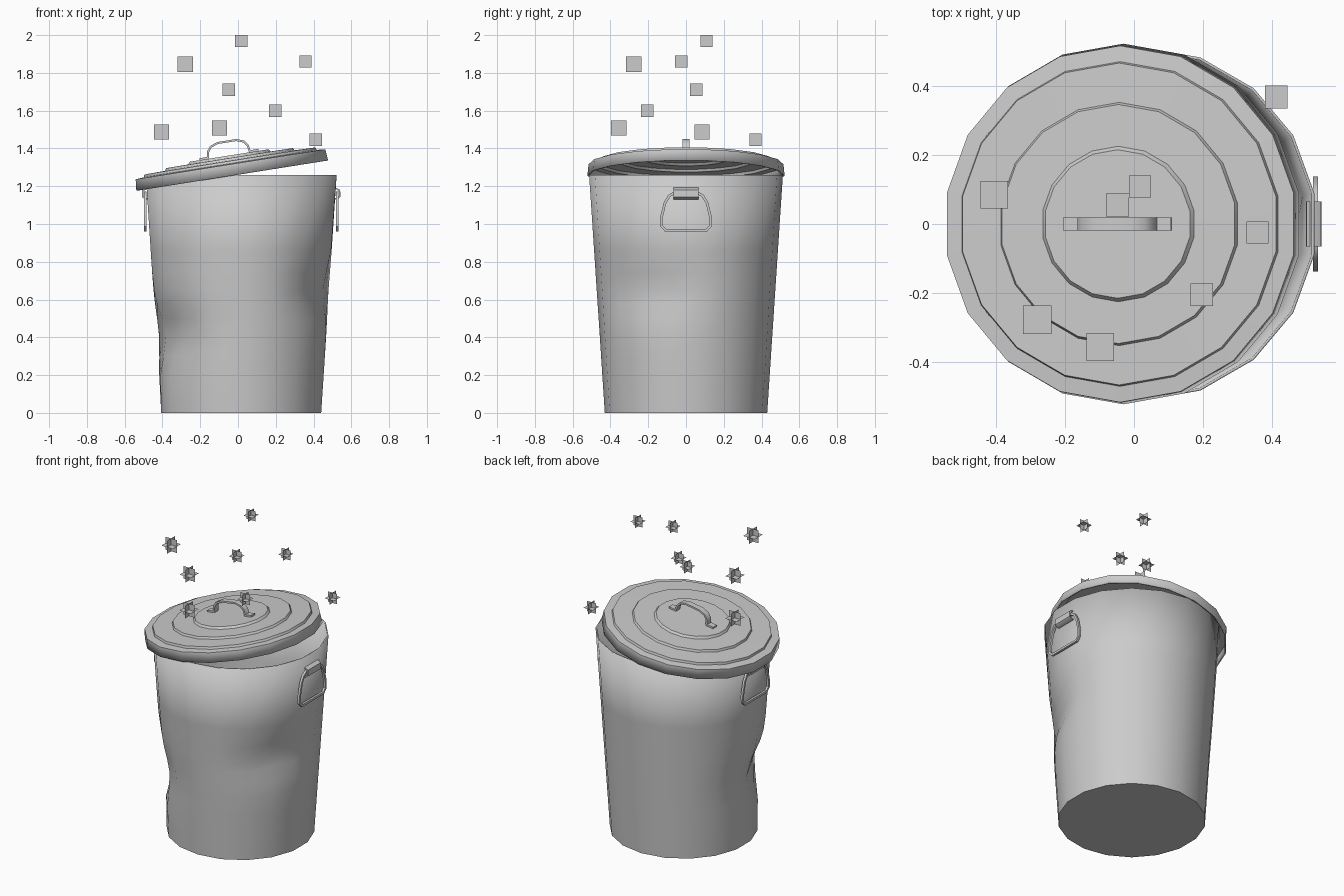
import bpy, bmesh, math
from mathutils import Vector, Matrix

if "Cube" in bpy.data.objects:
    bpy.data.objects.remove(bpy.data.objects["Cube"])

SIDES = 18
CX = 0.017          # can axis


def finish(name, bm, smooth=35):
    bmesh.ops.recalc_face_normals(bm, faces=bm.faces)
    me = bpy.data.meshes.new(name)
    bm.to_mesh(me)
    bm.free()
    ob = bpy.data.objects.new(name, me)
    bpy.context.collection.objects.link(ob)
    if smooth:
        bpy.ops.object.select_all(action='DESELECT')
        ob.select_set(True)
        bpy.context.view_layer.objects.active = ob
        bpy.ops.object.shade_smooth_by_angle(angle=math.radians(smooth))
    return ob


def lathe(name, profile, cap, dent=None):
    """Revolve (radius, z) points; cap is the index of the ring to close."""
    bm = bmesh.new()
    rings = []
    for r, z in profile:
        ring = []
        for k in range(SIDES):
            a = math.radians(90 + 360 * k / SIDES)
            rr = r - (dent(a, z) if dent else 0)
            ring.append(bm.verts.new((rr * math.cos(a), rr * math.sin(a), z)))
        rings.append(ring)
    for lo, hi in zip(rings, rings[1:]):
        for k in range(SIDES):
            n = (k + 1) % SIDES
            bm.faces.new((lo[k], lo[n], hi[n], hi[k]))
    bm.faces.new(rings[cap])
    return finish(name, bm)


def sweep(name, path, across, width, thick, closed=False, smooth=40):
    """Sweep a rectangular section along a flat path; across is the path plane normal."""
    bm = bmesh.new()
    pts = [Vector(p) for p in path]
    across = Vector(across)
    n = len(pts)
    secs = []
    for i, p in enumerate(pts):
        a = pts[i - 1] if (closed or i) else p
        b = pts[(i + 1) % n] if (closed or i < n - 1) else p
        d1, d2 = (p - a), (b - p)
        t = (d1.normalized() + d2.normalized()).normalized()
        ref = d2 if d2.length else d1
        miter = 1 / max(0.5, t.dot(ref.normalized()))
        u = t.cross(across) * thick / 2 * miter
        w = across * width / 2
        secs.append([bm.verts.new(p + s * u + q * w)
                     for s, q in ((1, 1), (1, -1), (-1, -1), (-1, 1))])
    for i in range(n if closed else n - 1):
        a, b = secs[i], secs[(i + 1) % n]
        for k in range(4):
            m = (k + 1) % 4
            bm.faces.new((a[k], a[m], b[m], b[k]))
    if not closed:
        bm.faces.new(secs[0])
        bm.faces.new(secs[-1])
    return finish(name, bm, smooth)


# Can body with two dents
def dent(a, z):
    d = 0
    for ang, zc, depth, sa, sz in ((-155, 0.41, 0.07, 20, 0.11),
                                   (-25, 0.65, 0.055, 15, 0.10)):
        da = (math.degrees(a) - ang + 180) % 360 - 180
        d += depth * math.exp(-(da / sa) ** 2 / 2 - ((z - zc) / sz) ** 2 / 2)
    return d


levels = (0, 0.2, 0.3, 0.41, 0.5, 0.58, 0.65, 0.74, 0.86, 1.26)
body = lathe("can_body", [(0.43 + 0.083 * z / 1.26, z) for z in levels], 0, dent)
body.location.x = CX
wall = body.modifiers.new("wall", 'SOLIDIFY')
wall.thickness, wall.offset = 0.008, -1

# Stepped lid, tilted
tilt = Matrix.Translation((-0.04, 0, 1.316)) @ Matrix.Rotation(-math.radians(9), 4, 'Y')
lid = lathe("lid", [(0.522, -0.06), (0.516, 0), (0.470, 0.004), (0.466, 0.018),
                    (0.352, 0.020), (0.346, 0.033), (0.225, 0.034), (0.215, 0.047)], -1)
lid.matrix_world = tilt
wall = lid.modifiers.new("wall", 'SOLIDIFY')
wall.thickness, wall.offset = 0.008, -1

# Lid handle: bent flat strip
half = [(-0.158, 0.052), (-0.112, 0.052), (-0.106, 0.085), (-0.088, 0.108), (-0.05, 0.122)]
arch = half + [(-x, z) for x, z in reversed(half)]
grip = sweep("lid_handle", [(x, 0, z) for x, z in arch], (0, 1, 0), 0.038, 0.011)
grip.matrix_world = tilt

# Side handles: hanging ring and folded bracket on each side
ring_half = [(0.062, 1.165), (0.09, 1.148), (0.112, 1.11), (0.131, 1.03),
             (0.130, 0.99), (0.108, 0.967)]
ring = ring_half + [(-y, z) for y, z in reversed(ring_half)]
clip = [(0.482, 1.192), (0.504, 1.187), (0.520, 1.178), (0.522, 1.145), (0.508, 1.134), (0.482, 1.134)]
for side, s in (("right", 1), ("left", -1)):
    sweep(side + "_ring", [(CX + s * 0.508, y, z) for y, z in ring],
          (1, 0, 0), 0.014, 0.014, closed=True)
    sweep(side + "_bracket", [(CX + s * x, 0, z) for x, z in clip],
          (0, 1, 0), 0.13, 0.008)

# Flies: three crossed square cards each
flies = [(-0.405, 0.085, 1.487, 0.08), (-0.28, -0.277, 1.845, 0.082),
         (0.017, 0.108, 1.968, 0.064), (0.357, -0.025, 1.86, 0.064),
         (-0.048, 0.055, 1.71, 0.066), (0.196, -0.205, 1.60, 0.066),
         (-0.098, -0.356, 1.508, 0.08), (0.412, 0.368, 1.445, 0.066)]
for i, (x, y, z, size) in enumerate(flies, 1):
    bm = bmesh.new()
    for axis in ('X', 'Y', 'Z'):
        rot = Matrix.Rotation(math.pi / 2, 4, axis)
        bmesh.ops.create_grid(bm, x_segments=1, y_segments=1, size=size / 2,
                              matrix=Matrix.Identity(4) if axis == 'Z' else rot)
    fly = finish(f"fly_{i}", bm, smooth=0)
    fly.location = (x, y, z)
